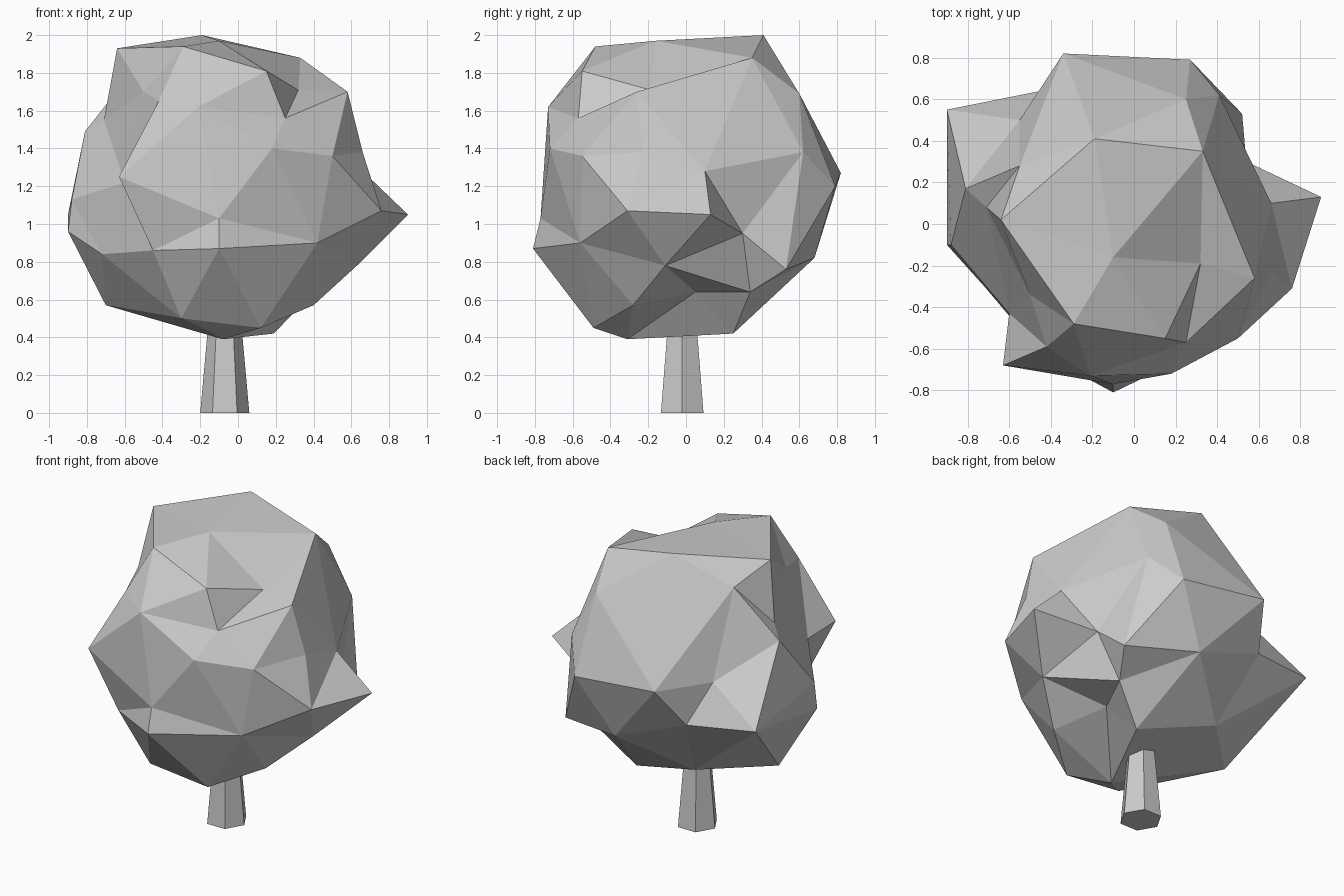
import bpy, bmesh
from mathutils import Vector, Matrix
from math import radians


def finish(bm, name):
    bmesh.ops.recalc_face_normals(bm, faces=bm.faces[:])
    mesh = bpy.data.meshes.new(name)
    bm.to_mesh(mesh)
    bm.free()
    obj = bpy.data.objects.new(name, mesh)
    bpy.context.collection.objects.link(obj)
    return obj


# Crown: main lumps of the foliage, skinned around a centre point
lumps = [
    # top
    (-.19, .41, 2.0), (-.10, -.16, 1.97), (-.29, -.48, 1.94), (-.64, .02, 1.93),
    (.15, -.55, 1.81), (.33, .35, 1.88), (.58, -.26, 1.70), (.32, -.19, 1.71),
    (-.55, .28, 1.82),
    # upper sides
    (.25, -.57, 1.56), (-.42, -.59, 1.65), (-.21, -.73, 1.62), (.25, .60, 1.69),
    (-.81, .17, 1.49), (-.71, .08, 1.55), (-.50, -.34, 1.70),
    # middle
    (.18, -.72, 1.40), (.50, -.55, 1.36), (.66, -.23, 1.38), (.66, .10, 1.28),
    (.90, .13, 1.05), (.76, -.31, 1.07), (.54, .30, .95), (.41, .62, 1.38),
    (.27, .79, 1.20), (-.34, .82, 1.27), (-.90, .55, 1.05), (-.88, -.10, 1.13),
    (-.63, -.68, 1.25), (-.10, -.77, 1.03), (-.55, .50, 1.27), (-.60, -.43, 1.22),
    # lower sides
    (-.10, -.81, .87), (.42, -.56, .90), (.63, -.11, .78), (-.90, -.10, .96),
    (-.72, -.30, .84), (.52, .53, .76), (.05, .68, .82), (-.45, -.62, .86),
    (-.45, .64, 1.01),
    # underside
    (-.70, .02, .57), (-.30, -.50, .50), (-.08, -.31, .39), (.12, -.49, .45),
    (.40, -.28, .57), (.19, .25, .42), (-.33, .38, .58), (.26, .05, .64),
    (.40, .34, .64),
]
centre = Vector((-.05, 0, 1.15))
bm = bmesh.new()
reach = {}
for p in lumps:
    offset = Vector(p) - centre
    reach[bm.verts.new(offset.normalized())] = offset.length
bmesh.ops.convex_hull(bm, input=bm.verts[:])
for v in bm.verts:
    v.co = centre + v.co * reach[v]
finish(bm, "crown")

# Trunk: tapered six-sided post
bm = bmesh.new()
bmesh.ops.create_cone(
    bm, cap_ends=True, segments=6, radius1=.13, radius2=.085, depth=.5,
    matrix=Matrix.Translation((-.07, -.02, .25)) @ Matrix.Rotation(radians(30), 4, 'Z'))
finish(bm, "trunk")
